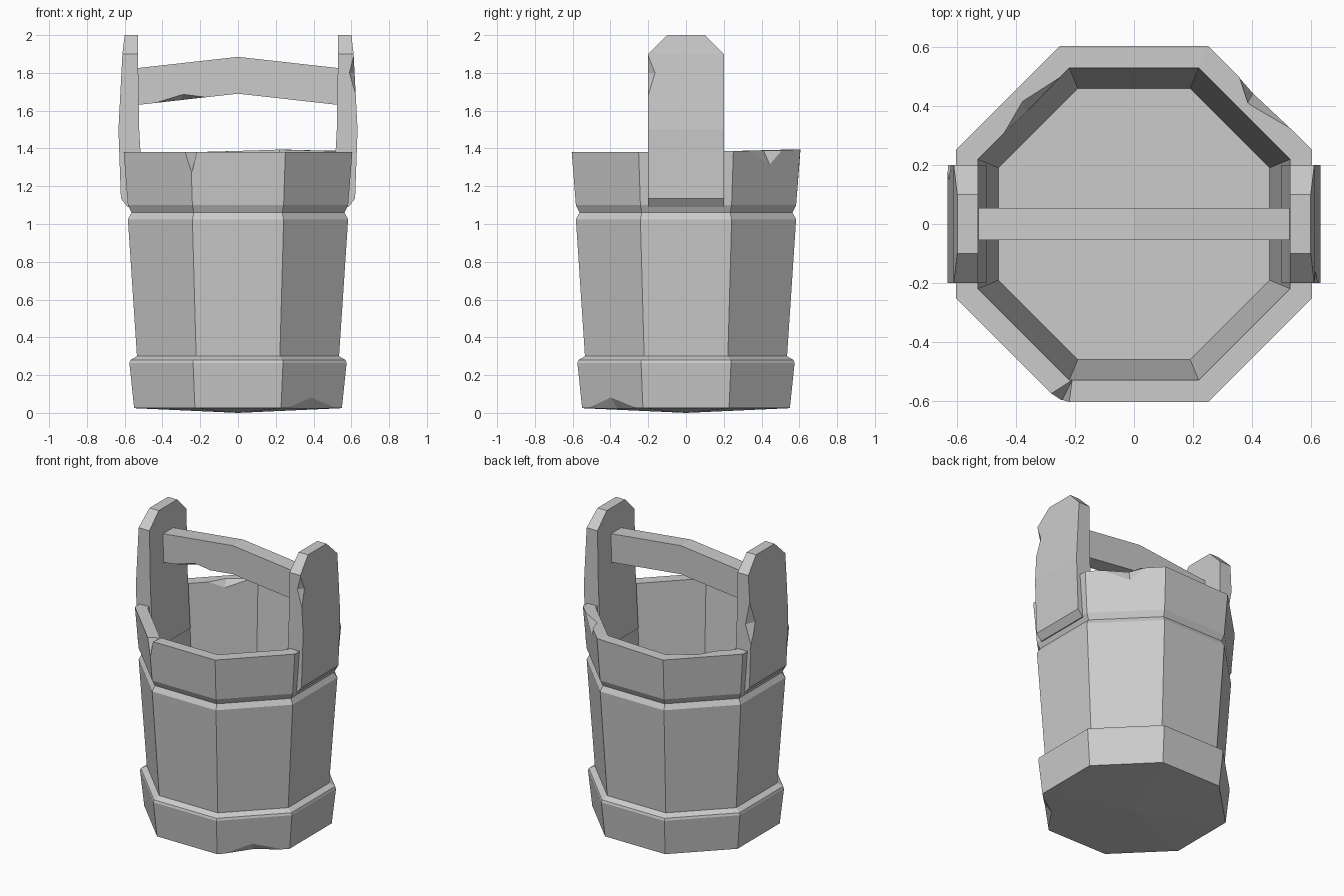
import bpy, bmesh
from math import cos, sin, pi

cube = bpy.data.objects.get("Cube")
if cube:
    bpy.data.objects.remove(cube, do_unlink=True)

grey = bpy.data.materials.new("plain_grey")
grey.use_nodes = True
COLOUR = (0.6, 0.6, 0.6, 1)
grey.diffuse_color = COLOUR
grey.node_tree.nodes["Principled BSDF"].inputs["Base Color"].default_value = COLOUR


def finish(name, bm):
    bmesh.ops.recalc_face_normals(bm, faces=bm.faces)
    mesh = bpy.data.meshes.new(name)
    bm.to_mesh(mesh)
    bm.free()
    mesh.materials.append(grey)
    obj = bpy.data.objects.new(name, mesh)
    bpy.context.collection.objects.link(obj)
    return obj


def loft(name, rings, tip=None):
    """Closed solid through a list of rings, with an optional pointed start."""
    bm = bmesh.new()
    loops = [[bm.verts.new(p) for p in ring] for ring in rings]
    n = len(loops[0])
    for a, b in zip(loops, loops[1:]):
        for i in range(n):
            j = (i + 1) % n
            bm.faces.new((a[i], a[j], b[j], b[i]))
    if tip:
        t = bm.verts.new(tip)
        for i in range(n):
            bm.faces.new((t, loops[0][i], loops[0][(i + 1) % n]))
    else:
        bm.faces.new(loops[0])
    bm.faces.new(loops[-1])
    return finish(name, bm)


def chip(target, points):
    """Knock a convex splinter out of the target."""
    bm = bmesh.new()
    for p in points:
        bm.verts.new(p)
    bmesh.ops.convex_hull(bm, input=bm.verts)
    cutter = finish("chip_cutter", bm)
    cutter.hide_render = True
    mod = target.modifiers.new("chip", 'BOOLEAN')
    mod.operation, mod.solver, mod.object = 'DIFFERENCE', 'EXACT', cutter
    bpy.context.view_layer.objects.active = target
    bpy.ops.object.modifier_apply(modifier=mod.name)
    bpy.data.objects.remove(cutter, do_unlink=True)


def octagon(apothem, z):
    r = apothem / cos(pi / 8)
    ring = []
    for i in range(8):
        a = pi / 8 + i * pi / 4
        # the rim rises slightly at the back
        lift = 0.015 if z > 1.3 and i in (1, 0) else 0
        ring.append((r * cos(a), r * sin(a), z + lift * sin(a)))
    return ring


# Bucket: outer wall with bands, rim, inner wall and floor
profile = [(0.55, 0.025), (0.575, 0.265), (0.57, 0.28), (0.535, 0.30),
           (0.583, 1.025), (0.564, 1.06), (0.583, 1.10), (0.605, 1.38),
           (0.53, 1.38), (0.46, 0.28)]
bucket = loft("bucket", [octagon(a, z) for a, z in profile], tip=(0, 0, 0))

# Worn spots on the rim and the base
chip(bucket, [(-.28, -.575, 1.38), (-.21, -.53, 1.38), (-.22, -.605, 1.38),
              (-.245, -.6, 1.27), (-.26, -.64, 1.32), (-.25, -.6, 1.42)])
chip(bucket, [(.345, .515, 1.39), (.545, .315, 1.39), (.385, .41, 1.39),
              (.405, .445, 1.31), (.5, .5, 1.42), (.46, .5, 1.31)])
chip(bucket, [(-.45, .3, 1.385), (-.24, .51, 1.385), (-.38, .42, 1.385),
              (-.36, .37, 1.32), (-.33, .36, 1.32), (-.3, .3, 1.45)])
chip(bucket, [(.23, -.555, .02), (.555, -.23, .02), (.39, -.4, .085),
              (.35, -.35, 0), (.5, -.5, 0), (.5, -.5, .09)])

# Side boards: rows of height, inner x, outer x, half width
rows = [(1.09, .50, .585, .2), (1.135, .503, .62, .2), (1.5, .523, .633, .2),
        (1.9, .53, .612, .2), (2.0, .53, .60, .1)]
boards = {}
for side, s in (("left", 1), ("right", -1)):
    boards[side] = loft(side + "_board", [
        [(s * i, -h, z), (s * o, -h, z), (s * o, h, z), (s * i, h, z)]
        for z, i, o, h in rows])
chip(boards["left"], [(.615, -.2, 1.9), (.627, -.2, 1.67), (.62, -.16, 1.8),
                      (.59, -.2, 1.8), (.66, -.24, 1.8)])
chip(boards["right"], [(-.622, .2, 1.72), (-.635, .2, 1.42), (-.63, .15, 1.57),
                       (-.59, .2, 1.56), (-.67, .25, 1.56)])

# Handle bar, bent upwards in the middle
bar = loft("handle_bar", [
    [(x, -.055, z), (x, .055, z), (x, .055, z + .195), (x, -.055, z + .195)]
    for x, z in ((-.535, 1.63), (0, 1.69), (.535, 1.63))])
chip(bar, [(-.45, -.056, 1.638), (-.17, -.056, 1.672), (-.29, -.056, 1.687),
           (-.3, 0, 1.655), (-.3, -.09, 1.6)])
